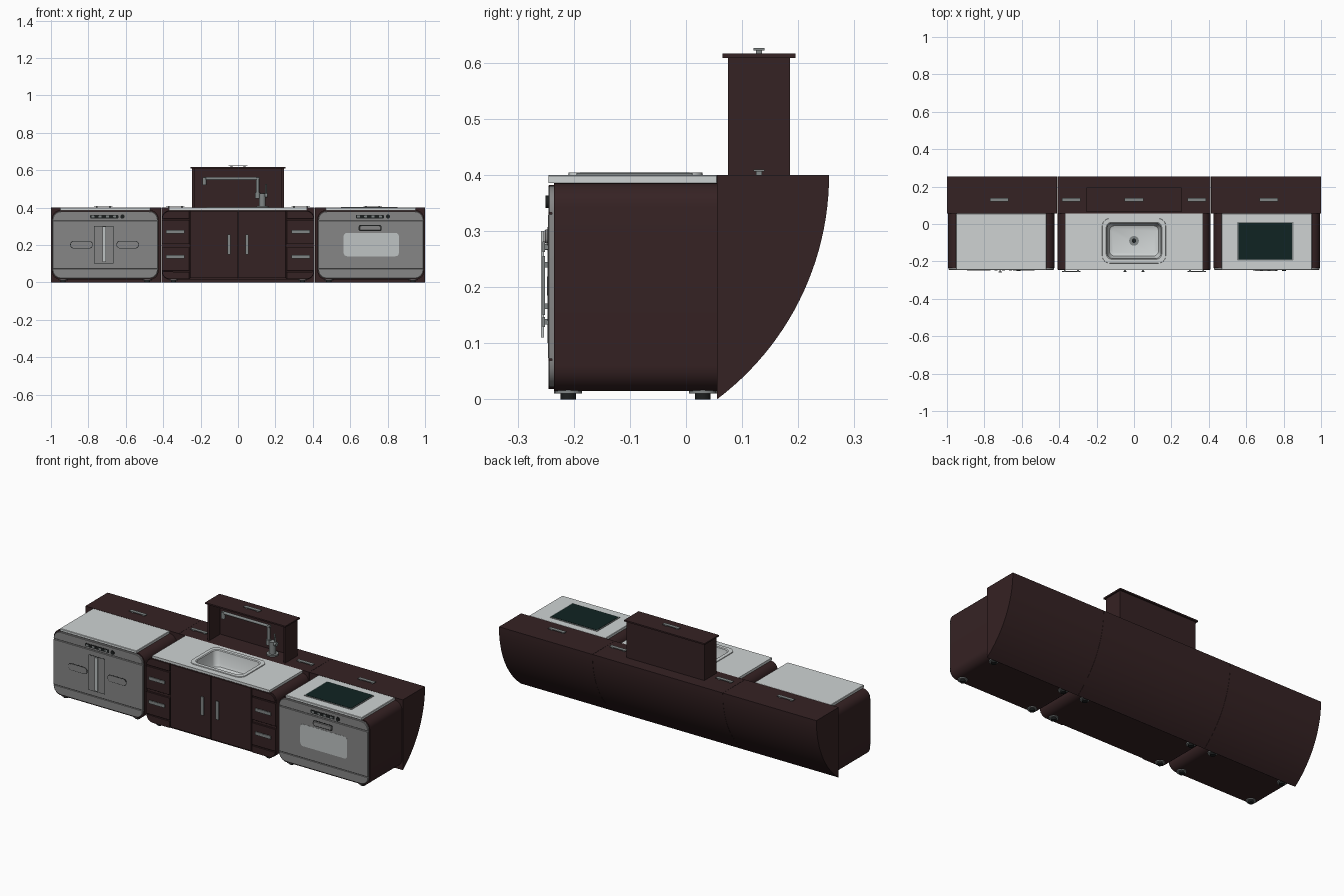
import bpy, bmesh, math
from mathutils import Vector

cube = bpy.data.objects.get("Cube")
if cube:
    bpy.data.objects.remove(cube)


def material(name, rgb, rough=0.5):
    m = bpy.data.materials.new(name)
    m.use_nodes = True
    bsdf = m.node_tree.nodes["Principled BSDF"]
    bsdf.inputs["Base Color"].default_value = (*rgb, 1)
    bsdf.inputs["Roughness"].default_value = rough
    m.diffuse_color = (*rgb, 1)
    return m


BROWN = material("dark brown wood", (0.036, 0.016, 0.017))
WHITE = material("pale worktop", (0.62, 0.65, 0.65))
STEEL = material("brushed steel", (0.24, 0.24, 0.24))
METAL = material("grey handle metal", (0.22, 0.24, 0.24))
GLASS = material("dark green glass", (0.005, 0.017, 0.016))
BLACK = material("black plastic", (0.012, 0.014, 0.014))
PALE = material("pale window", (0.52, 0.55, 0.55))


def finish(name, bm, mat, smooth=True):
    bmesh.ops.recalc_face_normals(bm, faces=bm.faces)
    mesh = bpy.data.meshes.new(name)
    bm.to_mesh(mesh)
    bm.free()
    mesh.materials.append(mat)
    ob = bpy.data.objects.new(name, mesh)
    bpy.context.collection.objects.link(ob)
    bpy.ops.object.select_all(action='DESELECT')
    ob.select_set(True)
    bpy.context.view_layer.objects.active = ob
    if smooth:
        bpy.ops.object.shade_smooth_by_angle(angle=math.radians(35))
    return ob


def rounded(a0, a1, b0, b1, radii, seg=6):
    """Rounded rectangle outline; radii run from the low corner counterclockwise."""
    if not isinstance(radii, tuple):
        radii = (radii,) * 4
    pts = []
    for k, (a, b, sa, sb) in enumerate([(a0, b0, 1, 1), (a1, b0, -1, 1), (a1, b1, -1, -1), (a0, b1, 1, -1)]):
        r = max(radii[k], 0.0005)
        for i in range(seg + 1):
            t = math.pi * (1 + k / 2) + math.pi / 2 * i / seg
            pts.append((a + sa * r + r * math.cos(t), b + sb * r + r * math.sin(t)))
    return pts


def loft(name, rings, mat, axis='Y', cap_start=True):
    """Skin (outline, depth) rings along the Y or Z axis."""
    bm = bmesh.new()
    loops = []
    for pts, d in rings:
        loops.append([bm.verts.new((a, d, b) if axis == 'Y' else (a, b, d)) for a, b in pts])
    for p, q in zip(loops, loops[1:]):
        for i in range(len(p)):
            j = (i + 1) % len(p)
            bm.faces.new((p[i], p[j], q[j], q[i]))
    if cap_start:
        bm.faces.new(loops[0])
    bm.faces.new(loops[-1])
    return finish(name, bm, mat)


def slab(name, a0, a1, b0, b1, d0, d1, mat, radii=0.0, axis='Y', edge=0.0):
    """Rounded plate from depth d0 to d1 with an optional softened outer edge."""
    rings = [(rounded(a0, a1, b0, b1, radii), d0)]
    if edge:
        s = 1 if d1 > d0 else -1
        rings.append((rounded(a0, a1, b0, b1, radii), d1 - s * edge))
        a0, a1, b0, b1 = a0 + edge, a1 - edge, b0 + edge, b1 - edge
    rings.append((rounded(a0, a1, b0, b1, radii), d1))
    return loft(name, rings, mat, axis)


def box(name, x0, x1, y0, y1, z0, z1, mat):
    bm = bmesh.new()
    bmesh.ops.create_cube(bm, size=1)
    for v in bm.verts:
        v.co = ((x0 + x1) / 2 + v.co.x * (x1 - x0), (y0 + y1) / 2 + v.co.y * (y1 - y0),
                (z0 + z1) / 2 + v.co.z * (z1 - z0))
    return finish(name, bm, mat, False)


def rod(name, p, q, r, mat, sides=16):
    p, q = Vector(p), Vector(q)
    bm = bmesh.new()
    bmesh.ops.create_cone(bm, cap_ends=True, segments=sides, radius1=r, radius2=r, depth=(q - p).length)
    rot = (q - p).to_track_quat('Z', 'Y').to_matrix()
    for v in bm.verts:
        v.co = rot @ v.co + (p + q) / 2
    return finish(name, bm, mat)


def front_handle(name, x, z, length, vertical, mat=METAL, y=-0.245):
    w, h = (0.009, length / 2) if vertical else (length / 2, 0.009)
    box(name, x - w, x + w, y - 0.011, y - 0.006, z - h, z + h, mat)
    for s in (-1, 1):
        px = x if vertical else x + s * length * 0.35
        pz = z + s * length * 0.35 if vertical else z
        box(name + "_post", px - 0.005, px + 0.005, y - 0.006, y, pz - 0.005, pz + 0.005, mat)


def top_handle(x, z, y=0.13):
    box("lid_handle", x - 0.05, x + 0.05, y - 0.01, y + 0.01, z + 0.006, z + 0.01, METAL)
    for s in (-1, 1):
        box("lid_handle_post", x + s * 0.035 - 0.005, x + s * 0.035 + 0.005, y - 0.005, y + 0.005, z, z + 0.006, METAL)


def feet(cx, dx):
    for x in (cx - dx, cx + dx):
        for y in (-0.21, 0.03):
            rod("foot_plate", (x, y, 0.010), (x, y, 0.017), 0.025, METAL)
            rod("foot", (x, y, 0), (x, y, 0.010), 0.014, BLACK)


# Curved rear storage units, an arc swept along x
def rear_unit(x0, x1):
    profile = [(0.055, 0.4)]
    for i in range(25):
        t = math.atan2(0.4, 0.3) * i / 24
        profile.append((-0.245 + 0.5 * math.cos(t), 0.4 - 0.5 * math.sin(t)))
    bm = bmesh.new()
    face = bm.faces.new([bm.verts.new((x0, y, z)) for y, z in profile])
    ext = bmesh.ops.extrude_face_region(bm, geom=[face], use_keep_orig=True)
    for v in ext["geom"]:
        if isinstance(v, bmesh.types.BMVert):
            v.co.x = x1
    finish("rear_storage", bm, BROWN)


rear_unit(-1, -0.411)
rear_unit(-0.41, 0.41)
rear_unit(0.411, 1)
for hx in (-0.72, -0.335, 0.335, 0.72):
    top_handle(hx, 0.4)

# Appliance modules at both ends
for cx, side in ((-0.71, "dishwasher"), (0.71, "oven")):
    x0, x1 = cx - 0.285, cx + 0.285
    slab(side + "_cabinet", x0, x1, 0.015, 0.386, 0.055, -0.235, BROWN, 0.045)
    slab(side + "_worktop", cx - 0.241, cx + 0.241, -0.245, 0.055, 0.386, 0.4, WHITE, 0.002, 'Z', 0.002)
    feet(cx, 0.225)
    f0, f1 = cx - 0.281, cx + 0.281
    slab(side + "_front_frame", f0, f1, 0.022, 0.38, -0.235, -0.239, STEEL, 0.045)
    slab(side + "_control_panel", f0, f1, 0.333, 0.38, -0.239, -0.245, STEEL, (0, 0, 0.044, 0.044), 'Y', 0.002)
    slab(side + "_door", f0, f1, 0.072, 0.33, -0.239, -0.246, STEEL, 0.002, 'Y', 0.002)
    slab(side + "_plinth", f0, f1, 0.022, 0.069, -0.239, -0.245, STEEL, (0.044, 0.044, 0, 0), 'Y', 0.002)
    # Controls
    slab("button_strip", cx - 0.08, cx + 0.07, 0.343, 0.361, -0.245, -0.247, BLACK, 0.004)
    for i in range(4):
        bx = cx - 0.066 + i * 0.039
        slab("button", bx - 0.008, bx + 0.008, 0.347, 0.357, -0.247, -0.249, METAL, 0.002)
    rod("dial", (cx + 0.092, -0.244, 0.352), (cx + 0.092, -0.25, 0.352), 0.011, BLACK)

# Dishwasher door details
slab("door_recess_outline", -0.77, -0.665, 0.1, 0.302, -0.246, -0.2465, BLACK, 0.002)
slab("door_recess_panel", -0.767, -0.668, 0.103, 0.299, -0.246, -0.247, STEEL, 0.002)
front_handle("dishwasher_handle", -0.715, 0.205, 0.19, True, PALE, -0.247)
for gx in (-0.837, -0.59):
    slab("grip_outline", gx - 0.06, gx + 0.06, 0.182, 0.222, -0.246, -0.2465, BLACK, 0.018)
    slab("grip", gx - 0.057, gx + 0.057, 0.185, 0.219, -0.246, -0.248, STEEL, 0.016)

# Oven door details
slab("oven_window", 0.565, 0.86, 0.14, 0.265, -0.246, -0.247, PALE, 0.018)
slab("oven_grip_outline", 0.645, 0.768, 0.274, 0.307, -0.246, -0.2465, BLACK, 0.01)
slab("oven_grip", 0.649, 0.764, 0.278, 0.303, -0.246, -0.252, STEEL, 0.008, 'Y', 0.002)

# Cooktop
slab("cooktop_frame", 0.552, 0.852, -0.195, 0.012, 0.4, 0.403, METAL, 0.004, 'Z')
slab("cooktop_glass", 0.558, 0.846, -0.189, 0.006, 0.403, 0.4045, GLASS, 0.003, 'Z')

# Central sink cabinet, hollowed for the basin
cabinet = slab("sink_cabinet", -0.408, 0.408, 0.015, 0.386, 0.055, -0.235, BROWN, 0.045)
cutter = box("basin_cutter", -0.155, 0.155, -0.195, 0.015, 0.29, 0.45, BROWN)
cutter.hide_render = True
mod = cabinet.modifiers.new("basin_opening", 'BOOLEAN')
mod.object = cutter
mod.operation = 'DIFFERENCE'
mod.solver = 'EXACT'
bpy.context.view_layer.objects.active = cabinet
bpy.ops.object.modifier_apply(modifier=mod.name)
bpy.data.objects.remove(cutter)
feet(0, 0.345)


# Worktop, raised rim and basin, each skinned from nested outlines
def sink_ring(grow, r, z):
    return rounded(-0.145 - grow, 0.145 + grow, -0.185 - grow, 0.005 + grow, r), z


outer = rounded(-0.37, 0.37, -0.245, 0.055, 0.002)
loft("sink_worktop", [sink_ring(0.003, 0.03, 0.386), (outer, 0.386), (outer, 0.4), sink_ring(0.025, 0.04, 0.4),
                      sink_ring(0.024, 0.04, 0.404), sink_ring(0.004, 0.03, 0.404), sink_ring(0, 0.03, 0.4),
                      sink_ring(-0.008, 0.03, 0.33), sink_ring(-0.014, 0.028, 0.316),
                      sink_ring(-0.028, 0.02, 0.31)], WHITE, 'Z', False)
rod("drain", (0, -0.09, 0.309), (0, -0.09, 0.313), 0.026, METAL, 24)
rod("drain_hole", (0, -0.09, 0.313), (0, -0.09, 0.314), 0.012, BLACK)

# Doors and drawers, mirrored
for s in (-1, 1):
    def front(name, a, b, z0, z1, radii=0.002):
        lo, hi = sorted((s * a, s * b))
        slab(name, lo, hi, z0, z1, -0.235, -0.245, BROWN, radii, 'Y', 0.001)
    front("door", 0.002, 0.256, 0.024, 0.382)
    corner = (0.002, 0.04) if s > 0 else (0.04, 0.002)
    front("drawer_top_rail", 0.26, 0.406, 0.34, 0.382, (0.002, 0.002) + corner[::-1])
    front("upper_drawer", 0.26, 0.408, 0.205, 0.334)
    front("lower_drawer", 0.26, 0.408, 0.062, 0.188)
    front("drawer_plinth", 0.26, 0.406, 0.018, 0.057, corner + (0.002, 0.002))
    front_handle("door_handle", s * 0.048, 0.203, 0.105, True)
    for hz in (0.272, 0.138):
        front_handle("drawer_handle", s * 0.335, hz, 0.1, False)

# Raised niche, open towards the sink
box("niche_back", -0.245, 0.245, 0.173, 0.185, 0.4, 0.608, BROWN)
for s in (-1, 1):
    lo, hi = sorted((s * 0.233, s * 0.245))
    box("niche_side", lo, hi, 0.075, 0.173, 0.4, 0.608, BROWN)
box("niche_lid", -0.253, 0.253, 0.065, 0.195, 0.608, 0.616, BROWN)
top_handle(0, 0.616)

# Tap
ty = 0.125
rod("tap_base", (0.13, ty, 0.4), (0.13, ty, 0.408), 0.032, METAL, 24)
rod("tap_body", (0.13, ty, 0.408), (0.13, ty, 0.475), 0.018, METAL)
rod("tap_post", (0.105, ty, 0.475), (0.105, ty, 0.56), 0.009, METAL)
rod("tap_elbow", (0.105, ty, 0.45), (0.105, ty, 0.48), 0.014, METAL)
rod("tap_spout", (0.115, ty, 0.555), (-0.185, ty, 0.555), 0.008, METAL)
rod("tap_nozzle", (-0.18, ty, 0.56), (-0.18, ty, 0.522), 0.011, METAL)
rod("tap_lever_hub", (0.13, ty, 0.465), (0.158, ty, 0.465), 0.012, METAL)
rod("tap_lever", (0.15, ty, 0.465), (0.15, ty - 0.01, 0.525), 0.005, METAL)
